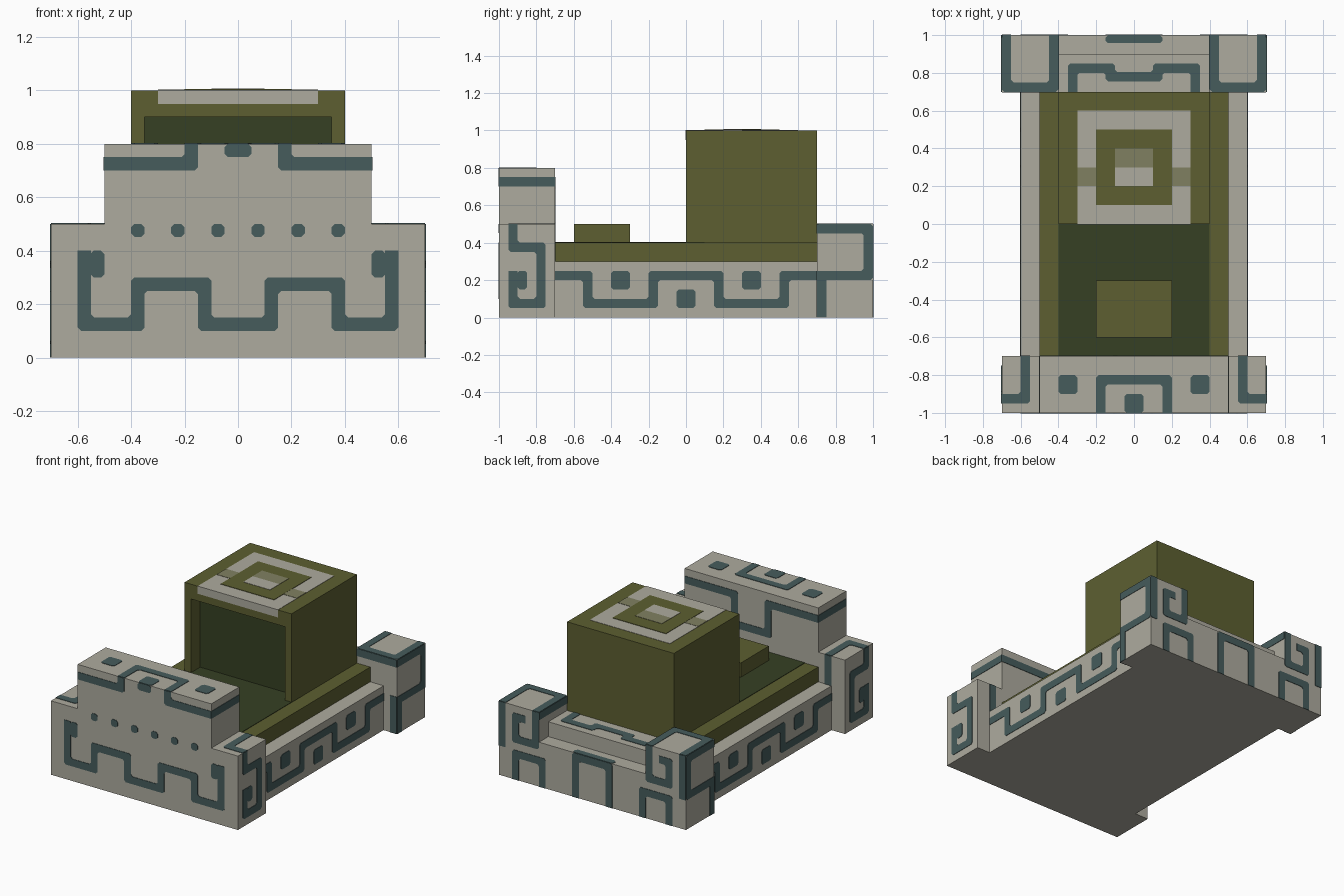
import bpy, bmesh
from mathutils import Vector

cube = bpy.data.objects.get("Cube")
if cube:
    bpy.data.objects.remove(cube, do_unlink=True)


def material(name, rgb):
    lin = [((c / 255 + 0.055) / 1.055) ** 2.4 for c in rgb] + [1.0]
    m = bpy.data.materials.new(name)
    m.diffuse_color = lin
    m.use_nodes = True
    node = next(n for n in m.node_tree.nodes if n.type == 'BSDF_PRINCIPLED')
    node.inputs["Base Color"].default_value = lin
    node.inputs["Roughness"].default_value = 0.9
    return m


STONE = material("pale stone", (174, 171, 159))
TEAL = material("dark teal", (70, 92, 92))
OLIVE = material("olive cloth", (93, 95, 49))
DARK = material("dark green cloth", (54, 64, 35))
FADED = material("faded olive", (128, 128, 97))


def place(axis, u, v, d):
    """Point (u, v) on the plane at distance d along the axis."""
    return ((d, u, v), (u, d, v), (u, v, d))[axis]


def add_prism(bm, axis, poly, d0, d1, flip=False):
    sx = -1 if flip else 1
    rings = []
    for d in (d0, d1):
        pts = [place(axis, u, v, d) for u, v in poly]
        rings.append([bm.verts.new((sx * x, y, z)) for x, y, z in pts])
    a, b = rings
    bm.faces.new(a[::-1])
    bm.faces.new(b)
    n = len(a)
    for i in range(n):
        j = (i + 1) % n
        bm.faces.new((a[i], a[j], b[j], b[i]))


def finish(name, bm, mat):
    bmesh.ops.recalc_face_normals(bm, faces=bm.faces[:])
    me = bpy.data.meshes.new(name)
    bm.to_mesh(me)
    bm.free()
    me.materials.append(mat)
    ob = bpy.data.objects.new(name, me)
    bpy.context.collection.objects.link(ob)
    return ob


def prism(name, axis, poly, d0, d1, mat, mirror=False):
    bm = bmesh.new()
    for flip in ((False, True) if mirror else (False,)):
        add_prism(bm, axis, poly, d0, d1, flip)
    return finish(name, bm, mat)


def rect(u0, u1, v0, v1):
    return [(u0, v0), (u1, v0), (u1, v1), (u0, v1)]


def box(name, x0, x1, y0, y1, z0, z1, mat, mirror=False):
    return prism(name, 2, rect(x0, x1, y0, y1), z0, z1, mat, mirror)


def chamfer(corners, c=0.012):
    """Cut the flagged corners of a polygon."""
    out = []
    for i, (p, cut) in enumerate(corners):
        if not cut:
            out.append(p)
            continue
        for q in (corners[i - 1][0], corners[(i + 1) % len(corners)][0]):
            out.append(p + (q - p).normalized() * c)
    return out


def ribbon(path, half=0.025):
    """Outline of a right-angled band that follows the path."""
    pts = [Vector(p) for p in path]
    dirs = [(b - a).normalized() for a, b in zip(pts, pts[1:])]
    norms = [Vector((-d.y, d.x)) for d in dirs]
    left, right = [], []
    for i, p in enumerate(pts):
        inner = 0 < i < len(pts) - 1
        off = norms[i - 1] + norms[i] if inner else norms[0 if i == 0 else -1]
        left.append((p + off * half, inner))
        right.append((p - off * half, inner))
    return chamfer(left + right[::-1])


def pattern(name, axis, d, side, bands=(), dots=()):
    """Thin inlaid bands and dots on one plane, mirrored across x."""
    bm = bmesh.new()
    polys = [ribbon(b) for b in bands]
    polys += [chamfer([(Vector(p), True) for p in rect(*r)]) for r in dots]
    for poly in polys:
        centred = axis != 0 and abs(sum(p[0] for p in poly)) < 1e-5
        for flip in ((False,) if centred else (False, True)):
            add_prism(bm, axis, poly, d - side * 0.002, d + side * 0.003, flip)
    return finish(name, bm, TEAL)


# Stone frame
prism("footboard", 1, [(-.7, 0), (.7, 0), (.7, .5), (.5, .5), (.5, .8),
                       (-.5, .8), (-.5, .5), (-.7, .5)], -1, -.7, STONE)
box("base_slab", -.6, .6, -.7, .7, 0, .3, STONE)
box("corner_posts", .4, .7, .7, 1, 0, .5, STONE, mirror=True)
prism("back_steps", 0, [(.7, 0), (1, 0), (1, .3), (.9, .3), (.9, .4), (.7, .4)],
      -.4, .4, STONE)

# Cloth bed and hood
box("mattress", -.5, .5, -.7, .7, .3, .4, OLIVE)
box("floor_panel", -.4, .4, -.7, .1, .398, .403, DARK)
box("cushion", -.2, .2, -.6, -.3, .4, .5, OLIVE)
box("hood", -.4, .4, .1, .7, .4, 1, OLIVE)
prism("hood_front_frame", 1, [(-.4, .4), (-.35, .4), (-.35, .9), (.35, .9),
                              (.35, .4), (.4, .4), (.4, 1), (-.4, 1)], 0, .1, OLIVE)
box("hood_back_panel", -.35, .35, .095, .102, .4, .9, DARK)

# Roof inlay
box("roof_outer_square", -.3, .3, -.002, .6, .998, 1.002, STONE)
box("roof_front_strip", -.3, .3, -.002, .002, .95, 1.002, STONE)
box("roof_side_patches", .2, .3, .2, .3, 1, 1.004, FADED, mirror=True)
box("roof_middle_square", -.2, .2, .1, .5, 1, 1.005, OLIVE)
box("roof_inner_square", -.1, .1, .2, .3, 1, 1.007, STONE)
box("roof_inner_patch", -.1, .1, .3, .4, 1, 1.007, FADED)

# Footboard inlays
pattern("footboard_front_inlay", 1, -1, -1,
        [[(0, .125), (.125, .125), (.125, .275), (.375, .275), (.375, .125),
          (.575, .125), (.575, .4)],
         [(.175, .8), (.175, .725), (.5, .725)]],
        [(.5, .552, .3, .4), (-.05, .05, .75, .8)]
        + [(x - .025, x + .025, .452, .5) for x in (.075, .225, .375)])
pattern("footboard_top_inlay", 2, .8, 1,
        [[(0, -.825), (.175, -.825), (.175, -1)]],
        [(.3, .4, -.9, -.8), (-.05, .05, -1, -.9)])
pattern("footboard_shoulder_inlay", 2, .5, 1,
        [[(.575, -.7), (.575, -.925), (.7, -.925)]])
pattern("footboard_side_inlay", 0, .7, 1,
        [[(-.925, .5), (-.925, .375), (-.775, .375), (-.775, .075),
          (-.925, .075), (-.925, .25)]], [(-.902, -.85, .15, .25)])
pattern("footboard_upper_side_inlay", 0, .5, 1, [[(-1, .725), (-.7, .725)]])
pattern("footboard_back_inlay", 1, -.7, 1,
        [[(0, .525), (.125, .525), (.125, .725), (.5, .725)],
         [(.575, .5), (.575, .3)]])

# Slab side inlays
pattern("slab_side_inlay", 0, .6, 1,
        [[(-.7, .225), (-.525, .225), (-.525, .075), (-.175, .075),
          (-.175, .225), (.175, .225), (.175, .075), (.525, .075),
          (.525, .225), (.7, .225)]],
        [(-.4, -.3, .15, .25), (-.05, .05, .05, .15), (.3, .4, .15, .25)])

# Post inlays
pattern("post_top_inlay", 2, .5, 1,
        [[(.425, 1), (.425, .725), (.675, .725), (.675, 1)]])
pattern("post_side_inlay", 0, .7, 1,
        [[(.7, .475), (.975, .475), (.975, .225), (.7, .225)],
         [(.725, 0), (.725, .2)]])
pattern("post_front_inlay", 1, .7, -1,
        [[(.4, .475), (.7, .475)], [(.675, 0), (.675, .25)]])
pattern("post_inner_inlay", 0, .4, -1, [[(.7, .475), (1, .475)]])
pattern("post_back_inlay", 1, 1, 1,
        [[(.425, .5), (.425, .275), (.575, .275), (.575, .425), (.5, .425)],
         [(.675, .5), (.675, .2)]])

# Back step inlays
pattern("back_inlay", 1, 1, 1,
        [[(0, .275), (.125, .275), (.125, 0)],
         [(.375, 0), (.375, .175), (.575, .175), (.575, 0)]])
pattern("lower_step_inlay", 2, .3, 1, [], [(-.15, .15, .957, 1)])
pattern("upper_step_inlay", 2, .4, 1,
        [[(0, .78), (.125, .78), (.125, .825), (.325, .825), (.325, .7)]])
